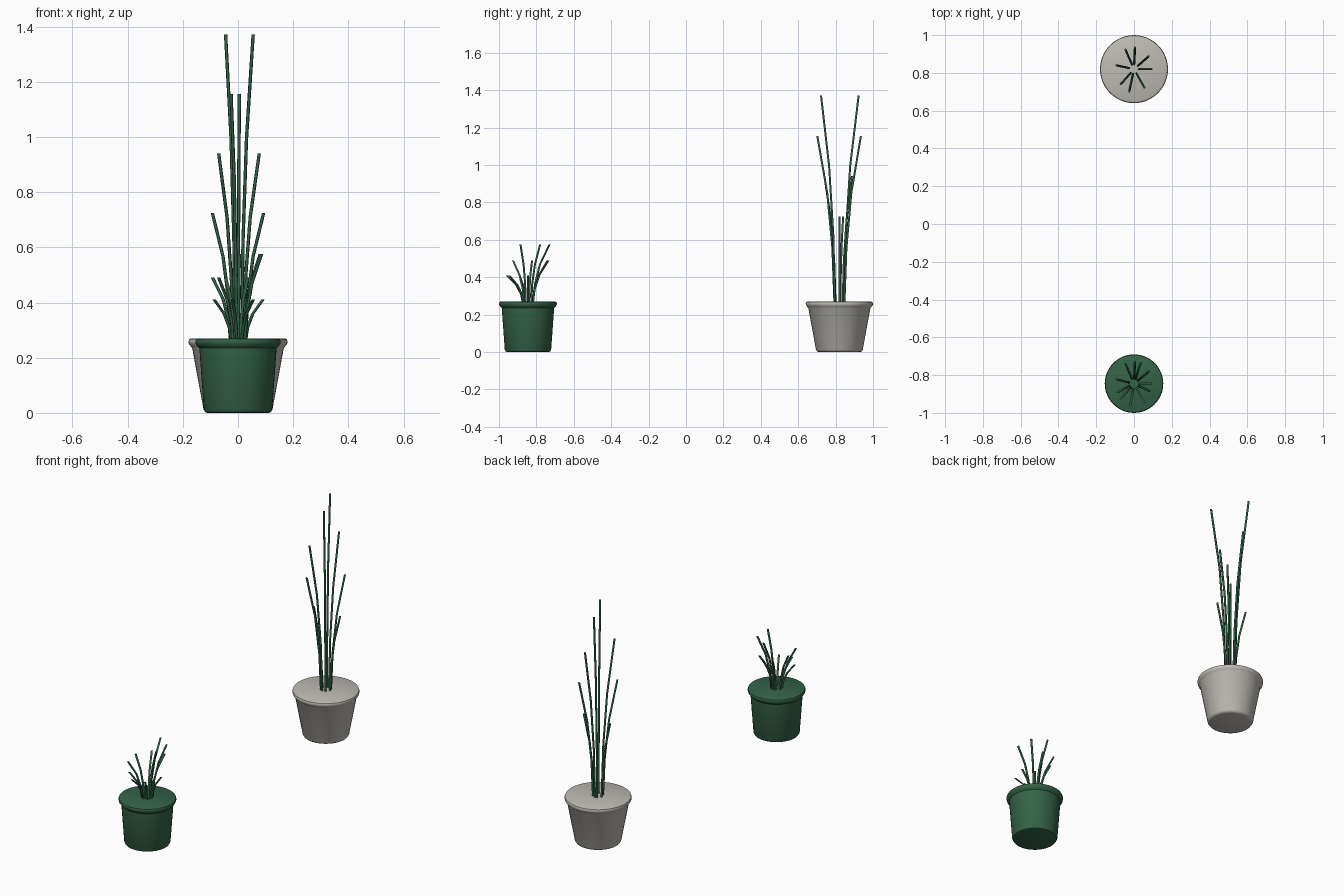
import bpy, bmesh, math
from mathutils import Vector

cube = bpy.data.objects.get("Cube")
if cube:
    bpy.data.objects.remove(cube, do_unlink=True)


def material(name, rgb):
    m = bpy.data.materials.new(name)
    m.use_nodes = True
    col = (*rgb, 1)
    m.diffuse_color = col
    bsdf = m.node_tree.nodes["Principled BSDF"]
    bsdf.inputs["Base Color"].default_value = col
    bsdf.inputs["Roughness"].default_value = 0.7
    return m


GREEN = material("pot green", (0.035, 0.125, 0.065))
STONE = material("warm light grey", (0.52, 0.50, 0.46))
STALK = material("stalk green", (0.03, 0.115, 0.06))


def finish(name, bm, mat, angle):
    bmesh.ops.recalc_face_normals(bm, faces=bm.faces)
    mesh = bpy.data.meshes.new(name)
    bm.to_mesh(mesh)
    bm.free()
    mesh.materials.append(mat)
    ob = bpy.data.objects.new(name, mesh)
    bpy.context.collection.objects.link(ob)
    bpy.ops.object.select_all(action='DESELECT')
    ob.select_set(True)
    bpy.context.view_layer.objects.active = ob
    bpy.ops.object.shade_smooth_by_angle(angle=math.radians(angle))
    return ob


def bridge(bm, rings):
    # skin consecutive rings of vertices and close both ends
    n = len(rings[0])
    for a, b in zip(rings, rings[1:]):
        for i in range(n):
            j = (i + 1) % n
            bm.faces.new((a[i], a[j], b[j], b[i]))
    bm.faces.new(rings[0][::-1])
    bm.faces.new(rings[-1])


def pot(name, y, profile, mat, sides=48):
    bm = bmesh.new()
    rings = []
    for r, z in profile:
        angles = [math.tau * i / sides for i in range(sides)]
        rings.append([bm.verts.new((r * math.cos(a), y + r * math.sin(a), z)) for a in angles])
    bridge(bm, rings)
    return finish(name, bm, mat, 40)


def stalks(name, y, tips, base_z, sides=6, radius=0.006):
    # each stalk leaves the soil near the middle and leans further out halfway up
    bm = bmesh.new()
    for x, dy, top in tips:
        out = Vector((x, dy, 0))
        base = out.normalized() * 0.027
        rings = []
        for t, spread in ((0, 0), (0.33, 0.12), (0.66, 0.42), (1, 1)):
            p = base.lerp(out, spread)
            z = base_z + (top - base_z) * t
            ring = []
            for i in range(sides):
                a = math.tau * i / sides
                ring.append(bm.verts.new((p.x + radius * math.cos(a),
                                          y + p.y + radius * math.sin(a), z)))
            rings.append(ring)
        bridge(bm, rings)
    return finish(name, bm, STALK, 65)


# Pots with a rounded foot and a rolled rim
FRONT_Y, BACK_Y = -0.845, 0.82
pot("front_pot", FRONT_Y, [(0.11, 0), (0.119, 0.003), (0.124, 0.012), (0.14, 0.235),
                           (0.147, 0.242), (0.153, 0.25), (0.155, 0.259),
                           (0.152, 0.267), (0.146, 0.27)], GREEN)
pot("back_pot", BACK_Y, [(0.11, 0), (0.119, 0.003), (0.125, 0.012), (0.166, 0.235),
                         (0.172, 0.242), (0.178, 0.25), (0.18, 0.259),
                         (0.177, 0.267), (0.17, 0.27)], STONE)

# Short stalks: tip offset from the pot centre, then tip height
LOW, MID, HIGH = 0.41, 0.49, 0.575
stalks("front_stalks", FRONT_Y, [
    (0.09, 0.0, LOW), (0.08, 0.065, HIGH), (0.035, 0.11, MID), (0.005, 0.115, HIGH),
    (-0.045, 0.105, MID), (-0.092, 0.022, MID), (-0.086, -0.045, LOW),
    (-0.07, -0.08, MID), (-0.02, -0.115, LOW), (0.055, -0.1, LOW),
    (0.085, -0.04, HIGH)], 0.26)

# Tall stalks in four heights
stalks("back_stalks", BACK_Y, [
    (0.093, 0.0, 0.725), (-0.093, 0.02, 0.725),
    (0.077, 0.067, 0.94), (-0.07, -0.08, 0.94),
    (0.005, 0.115, 1.155), (-0.025, -0.118, 1.155),
    (-0.045, 0.103, 1.372), (0.055, -0.098, 1.372)], 0.26)
